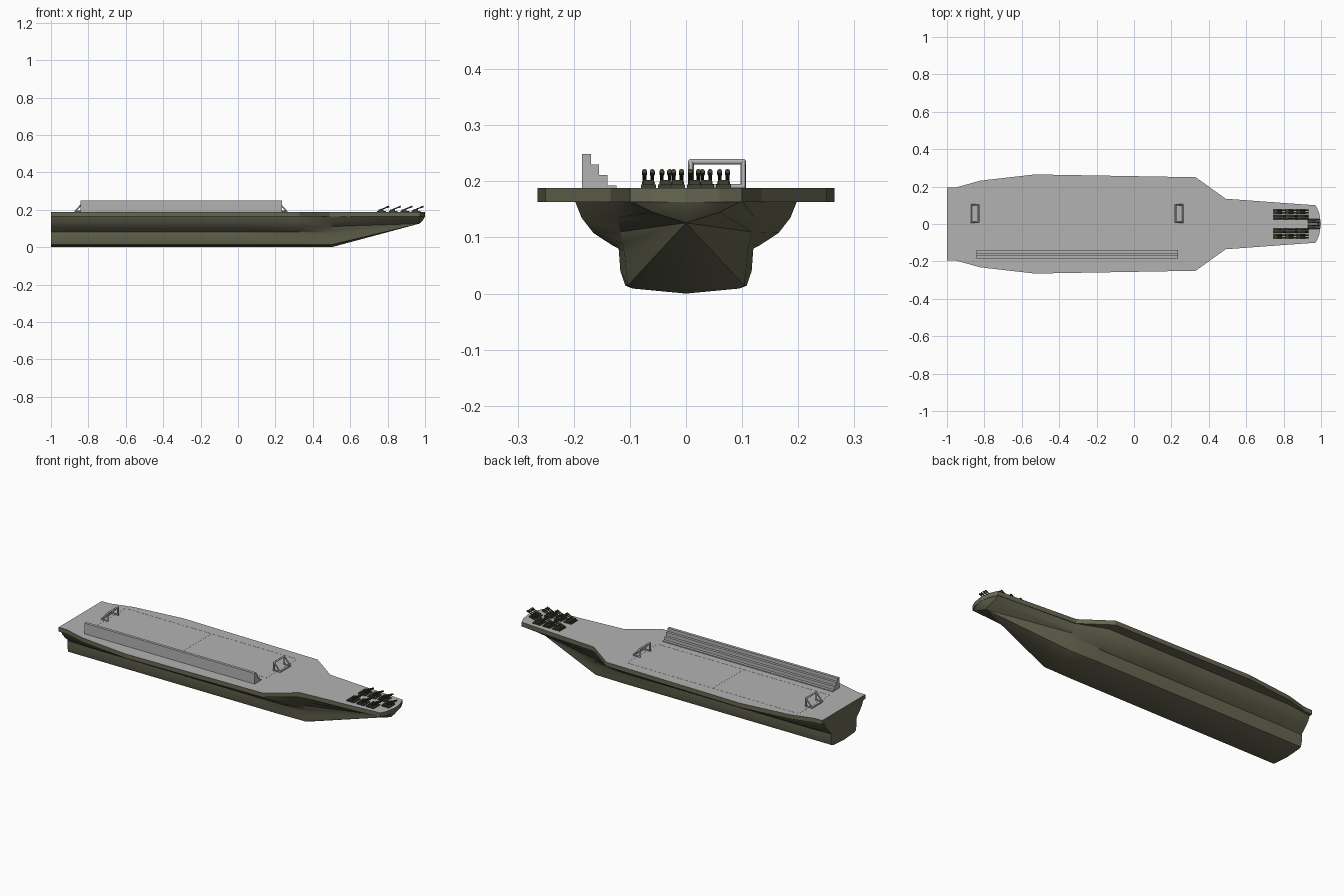
import bpy, bmesh, math
from mathutils import Vector

if "Cube" in bpy.data.objects:
    bpy.data.objects.remove(bpy.data.objects["Cube"])

def mat(name, c):
    m = bpy.data.materials.new(name)
    m.diffuse_color = (*c, 1)
    m.use_nodes = True
    m.node_tree.nodes["Principled BSDF"].inputs["Base Color"].default_value = m.diffuse_color
    return m

OLIVE = mat("olive_hull", (0.135, 0.135, 0.085))
GREY = mat("deck_grey", (0.45, 0.45, 0.45))
DARK = mat("gun_dark_olive", (0.05, 0.05, 0.033))

def finish(bm, name, mats, smooth=None):
    bmesh.ops.remove_doubles(bm, verts=bm.verts, dist=1e-5)
    bmesh.ops.recalc_face_normals(bm, faces=bm.faces)
    me = bpy.data.meshes.new(name)
    bm.to_mesh(me)
    bm.free()
    for m in mats:
        me.materials.append(m)
    ob = bpy.data.objects.new(name, me)
    bpy.context.collection.objects.link(ob)
    if smooth:
        bpy.ops.object.select_all(action='DESELECT')
        bpy.context.view_layer.objects.active = ob
        ob.select_set(True)
        bpy.ops.object.shade_smooth_by_angle(angle=math.radians(smooth))
    return ob

def box(bm, x0, x1, y0, y1, z0, z1):
    vs = bmesh.ops.create_cube(bm, size=1)["verts"]
    for v in vs:
        v.co = Vector(((x0 + x1) / 2 + v.co.x * (x1 - x0), (y0 + y1) / 2 + v.co.y * (y1 - y0),
                       (z0 + z1) / 2 + v.co.z * (z1 - z0)))

def rod(bm, a, b, r, n=10):
    a, b = Vector(a), Vector(b)
    d = b - a
    vs = bmesh.ops.create_cone(bm, cap_ends=True, segments=n, radius1=r, radius2=r, depth=d.length)["verts"]
    q = d.to_track_quat('Z', 'Y')
    for v in vs:
        v.co = q @ v.co + (a + b) / 2

def ball(bm, c, r):
    vs = bmesh.ops.create_uvsphere(bm, u_segments=10, v_segments=6, radius=r)["verts"]
    for v in vs:
        v.co += Vector(c)

def extrude(bm, pts, vec):
    f = bm.faces.new([bm.verts.new(p) for p in pts])
    r = bmesh.ops.extrude_face_region(bm, geom=[f])
    bmesh.ops.translate(bm, vec=vec, verts=[g for g in r["geom"] if isinstance(g, bmesh.types.BMVert)])

# Hull: half sections lofted from stern to bow
mid = [(0, .002), (.095, .009), (.108, .014), (.117, .04), (.12, .08), (.13, .085), (.165, .108), (.186, .135), (.198, .165)]
aft = [(0, .002), (.095, .009), (.108, .014), (.115, .04), (.115, .08), (.118, .088), (.14, .108), (.163, .135), (.178, .165)]
fore = [(0, .0), (.095, .009), (.104, .014), (.107, .04), (.11, .075), (.113, .09), (.117, .11), (.122, .135), (.13, .165)]
bow = [(0, .126)] * 7 + [(.06, .145), (.1, .165)]
tip = [(0, .146)] * 7 + [(.035, .156), (.06, .165)]
nose = [(0, .165)] * 9
stations = [(-1, aft), (-.85, mid), (0, mid), (.33, mid), (.5, fore), (.97, bow), (.99, tip), (1, nose)]
bm = bmesh.new()
rings = []
for x, s in stations:
    full = [(-y, z) for y, z in reversed(s)] + s[1:]
    rings.append([bm.verts.new((x, y, z)) for y, z in full])
for a, b in zip(rings, rings[1:]):
    for i in range(len(a) - 1):
        bm.faces.new((a[i], a[i + 1], b[i + 1], b[i]))
    bm.faces.new((a[-1], a[0], b[0], b[-1]))
bm.faces.new(rings[0])
bmesh.ops.dissolve_degenerate(bm, dist=1e-5, edges=bm.edges)
finish(bm, "hull", [OLIVE], 30)

# Flight deck slab: grey top, olive edges
half = [(-1, .195), (-.95, .196), (-.82, .232), (-.53, .265), (.33, .25), (.49, .135), (.972, .1), (.99, .06)]
outline = half + [(1, 0)] + [(x, -y) for x, y in reversed(half)]
bm = bmesh.new()
extrude(bm, [(x, y, .163) for x, y in outline], (0, 0, .025))
bmesh.ops.recalc_face_normals(bm, faces=bm.faces)
for f in bm.faces:
    f.material_index = 1 if f.normal.z > .5 else 0
finish(bm, "flight_deck", [OLIVE, GREY])

# Stepped seating along one side
prof = [(-.185, .187), (-.185, .249), (-.169, .249), (-.169, .23), (-.155, .23), (-.155, .211),
        (-.14, .211), (-.14, .193), (-.124, .193), (-.124, .187)]
bm = bmesh.new()
extrude(bm, [(-.843, y, z) for y, z in prof], (1.078, 0, 0))
finish(bm, "stepped_seating", [GREY])

# Pitch markings as very thin plates
X0, X1, Y0, Y1, CX, CY, W = -.85, .24, -.085, .195, -.305, .055, .002
bm = bmesh.new()
for y in (Y0, Y1):
    box(bm, X0, X1, y - W, y + W, .1875, .1886)
for x in (X0, CX, X1):
    box(bm, x - W, x + W, Y0, Y1, .1875, .1886)
N = 32
ring = [[bm.verts.new((CX + r * math.cos(2 * math.pi * i / N), CY + r * math.sin(2 * math.pi * i / N), .1886))
         for i in range(N)] for r in (.046, .05)]
for i in range(N):
    j = (i + 1) % N
    bm.faces.new((ring[0][i], ring[1][i], ring[1][j], ring[0][j]))
finish(bm, "pitch_lines", [GREY])

# Goal frames at both ends
for name, xf, s in (("goal_fore", .222, 1), ("goal_aft", -.832, -1)):
    bm = bmesh.new()
    xb, ya, yb, zt, zb, r = xf + s * .039, .009, .102, .235, .191, .005
    for y in (ya, yb):
        rod(bm, (xf, y, .187), (xf, y, zt), r)
        rod(bm, (xf, y, zt), (xb, y, zb), r * .8)
        rod(bm, (xf, y, zb), (xb, y, zb), r * .8)
        ball(bm, (xf, y, zt), r)
        ball(bm, (xb, y, zb), r * .8)
    rod(bm, (xf, ya, zt), (xf, yb, zt), r)
    rod(bm, (xb, ya, zb), (xb, yb, zb), r * .8)
    finish(bm, name, [GREY], 40)

# Twin gun mounts massed on the bow
spots = [(x, y) for x in (.768, .83, .892) for y in (-.067, -.036, .036, .067)] + [(.952, -.015), (.952, .015)]
for k, (x, y) in enumerate(spots):
    bm = bmesh.new()
    box(bm, x - .024, x + .024, y - .0135, y + .0135, .187, .194)
    box(bm, x - .016, x + .01, y - .010, y + .010, .194, .202)
    for o in (-.007, .007):
        a, b = (x - .014, y + o, .197), (x + .04, y + o, .218)
        rod(bm, a, b, .0032, 8)
        rod(bm, (x + .026, y + o, .2126), b, .0045, 8)
        ball(bm, a, .0045)
    finish(bm, "gun_mount_%02d" % (k + 1), [DARK], 40)
